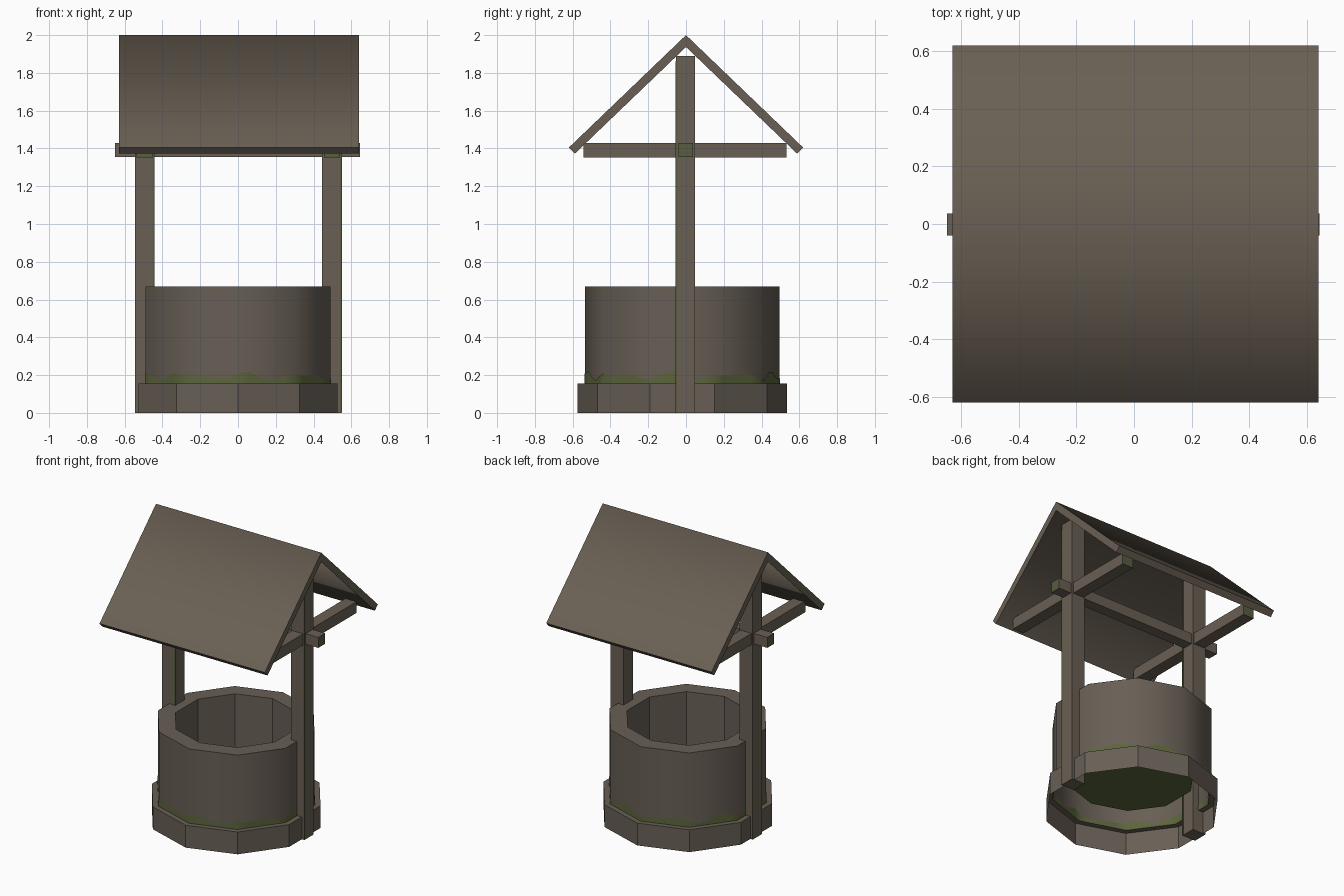
import bpy, bmesh, math

if "Cube" in bpy.data.objects:
    bpy.data.objects.remove(bpy.data.objects["Cube"])


def material(name, srgb):
    lin = [((c / 255 + 0.055) / 1.055) ** 2.4 for c in srgb]
    m = bpy.data.materials.new(name)
    m.diffuse_color = (*lin, 1)
    m.use_nodes = True
    m.node_tree.nodes["Principled BSDF"].inputs["Base Color"].default_value = m.diffuse_color
    return m


WOOD = material("brown_wood", (106, 96, 84))
STONE = material("grey_brown_stone", (104, 95, 85))
MOSS = material("green_moss", (92, 101, 60))
OLIVE = material("olive_weathering", (88, 93, 64))

CY = -0.02      # the well is a touch in front of the origin
SIDES = 10


def finish(name, bm, mats):
    me = bpy.data.meshes.new(name)
    bm.to_mesh(me)
    bm.free()
    for m in mats:
        me.materials.append(m)
    ob = bpy.data.objects.new(name, me)
    bpy.context.collection.objects.link(ob)
    return ob


def sharpen(bm, limit):
    for e in bm.edges:
        if len(e.link_faces) == 2 and e.calc_face_angle(0) > limit:
            e.smooth = False


def lathe(name, profile, mats, smooth_bands=(), cap=None):
    """Ten-sided open shell; profile is (radius, z) from outside bottom inwards."""
    bm = bmesh.new()
    rings = []
    for r, z in profile:
        ring = []
        for i in range(SIDES):
            a = -math.pi / 2 + i * math.tau / SIDES
            ring.append(bm.verts.new((r * math.cos(a), CY + r * math.sin(a), z)))
        rings.append(ring)
    for b in range(len(rings) - 1):
        lo, hi = rings[b], rings[b + 1]
        for i in range(SIDES):
            j = (i + 1) % SIDES
            f = bm.faces.new((lo[i], lo[j], hi[j], hi[i]))
            f.smooth = b in smooth_bands
    if cap is not None:
        f = bm.faces.new(rings[-1])
        f.material_index = cap
    bm.normal_update()
    sharpen(bm, math.radians(60))
    return finish(name, bm, mats)


def box(name, x0, x1, y0, y1, z0, z1, mat, end_axis=None):
    """Box; faces at both ends of end_axis get the weathered colour."""
    bm = bmesh.new()
    bmesh.ops.create_cube(bm, size=1)
    for v in bm.verts:
        v.co = ((x0 + x1) / 2 + v.co.x * (x1 - x0),
                (y0 + y1) / 2 + v.co.y * (y1 - y0),
                (z0 + z1) / 2 + v.co.z * (z1 - z0))
    bm.normal_update()
    if end_axis is not None:
        for f in bm.faces:
            if abs(f.normal[end_axis]) > 0.9:
                f.material_index = 1
    return finish(name, bm, [mat, OLIVE])


# Stone footing, open underneath
lathe("base_ring", [(0.555, 0), (0.555, 0.155), (0.515, 0.155)], [STONE])

# Well wall with a hollow and a mossy floor
lathe("well_wall", [(0.515, 0.155), (0.515, 0.67), (0.40, 0.67), (0.40, 0.23)],
      [STONE, MOSS], smooth_bands=(0,), cap=1)


# Wavy moss creeping up the foot of the wall (outside and underside)
def moss_band(name, radius, flip):
    bm = bmesh.new()
    sub = 5
    n = SIDES * sub
    pairs = []
    for k in range(n):
        i, t = divmod(k, sub)
        t /= sub
        a0 = -math.pi / 2 + i * math.tau / SIDES
        a1 = a0 + math.tau / SIDES
        x = radius * ((1 - t) * math.cos(a0) + t * math.cos(a1))
        y = radius * ((1 - t) * math.sin(a0) + t * math.sin(a1)) + CY
        u = k / n * math.tau
        top = 0.195 + 0.015 * math.sin(9 * u + 1.0) + 0.012 * math.sin(14 * u)
        pairs.append((bm.verts.new((x, y, 0.155)), bm.verts.new((x, y, top))))
    for k in range(n):
        a, b = pairs[k], pairs[(k + 1) % n]
        vs = [a[0], b[0], b[1], a[1]]
        f = bm.faces.new(vs[::-1] if flip else vs)
        f.smooth = True
    bm.normal_update()
    finish(name, bm, [MOSS])


moss_band("outer_moss", 0.518, False)
moss_band("inner_moss", 0.512, True)

# Posts, their weathered corner, and the short beams across them
for side, cx in (("left", -0.495), ("right", 0.497)):
    x0, x1 = cx - 0.051, cx + 0.051
    box(side + "_post", x0, x1, -0.054, 0.048, 0, 1.89, WOOD)
    box(side + "_post_weathering", x1 - 0.009, x1 + 0.002,
        -0.056, -0.045, 0.001, 1.86, OLIVE)
    box(side + "_cross_beam", cx - 0.042, cx + 0.042, -0.543, 0.532,
        1.352, 1.43, WOOD, end_axis=1)

# Long beam between the posts
box("long_beam", -0.65, 0.645, -0.04, 0.036, 1.355, 1.428, WOOD, end_axis=0)

# Folded roof: one profile extruded along x, soft ridge, sharp rims
outline = [(-0.62, 1.405), (0, 2.0), (0.62, 1.405),
           (0.589, 1.372), (0, 1.937), (-0.589, 1.372)]
bm = bmesh.new()
a = [bm.verts.new((-0.63, y, z)) for y, z in outline]
b = [bm.verts.new((0.64, y, z)) for y, z in outline]
for i in range(6):
    j = (i + 1) % 6
    f = bm.faces.new((a[i], b[i], b[j], a[j]))
    f.smooth = i not in (2, 5)
for e in (a, b):
    bm.faces.new((e[0], e[1], e[4], e[5]))
    bm.faces.new((e[1], e[2], e[3], e[4]))
bmesh.ops.recalc_face_normals(bm, faces=bm.faces)
bm.normal_update()
for e in bm.edges:
    e.smooth = all(f.smooth for f in e.link_faces)
finish("roof", bm, [WOOD])
